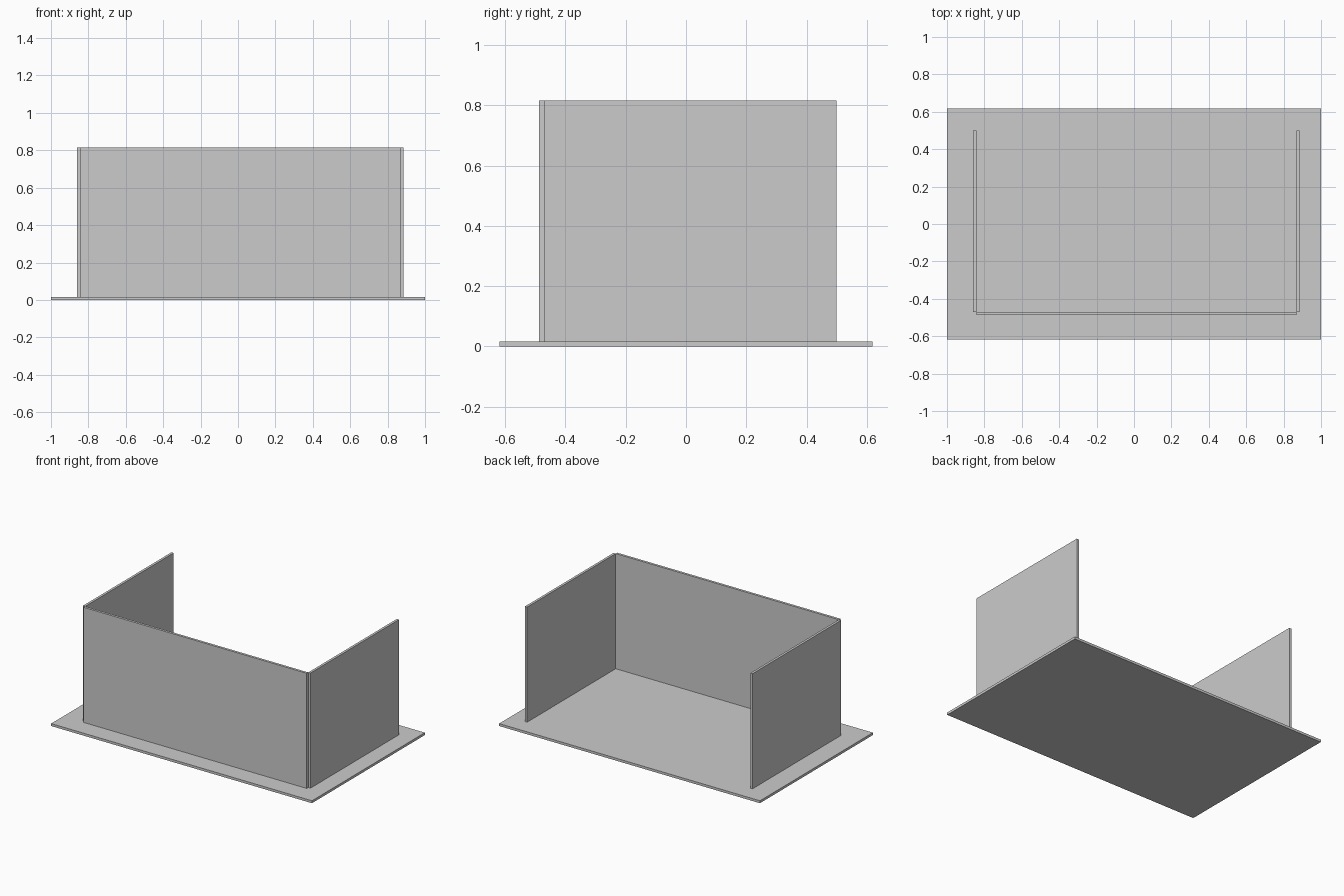
import bpy

cube = bpy.data.objects.get("Cube")
if cube:
    bpy.data.objects.remove(cube, do_unlink=True)

# Single plain grey for every panel
GREY = (0.6, 0.6, 0.6, 1.0)
grey = bpy.data.materials.new("plain grey")
grey.use_nodes = True
grey.diffuse_color = GREY
grey.node_tree.nodes["Principled BSDF"].inputs["Base Color"].default_value = GREY


def panel(name, x, y, z):
    """Box spanning the given (low, high) ranges."""
    spans = (x, y, z)
    bpy.ops.mesh.primitive_cube_add(size=1, location=[(a + b) / 2 for a, b in spans])
    obj = bpy.context.object
    obj.name = obj.data.name = name
    obj.scale = [b - a for a, b in spans]
    bpy.ops.object.transform_apply(location=False, rotation=False, scale=True)
    obj.data.materials.append(grey)
    return obj


T = 0.017           # panel thickness
TOP = 0.815         # top of the walls
FRONT = -0.47       # inner face of the front wall
LEFT, RIGHT = 0.868, -0.843   # inner faces of the side walls

# Floor slab
panel("base", (-1, 1), (-0.618, 0.618), (0, T))

# Front wall fits between the side walls and stands just ahead of them
panel("front_wall", (RIGHT, LEFT), (FRONT - T, FRONT), (T, TOP))

# Side walls, open at the back
panel("left_wall", (LEFT, LEFT + T), (FRONT, 0.5), (T, TOP))
panel("right_wall", (RIGHT - T, RIGHT), (FRONT, 0.5), (T, TOP))
